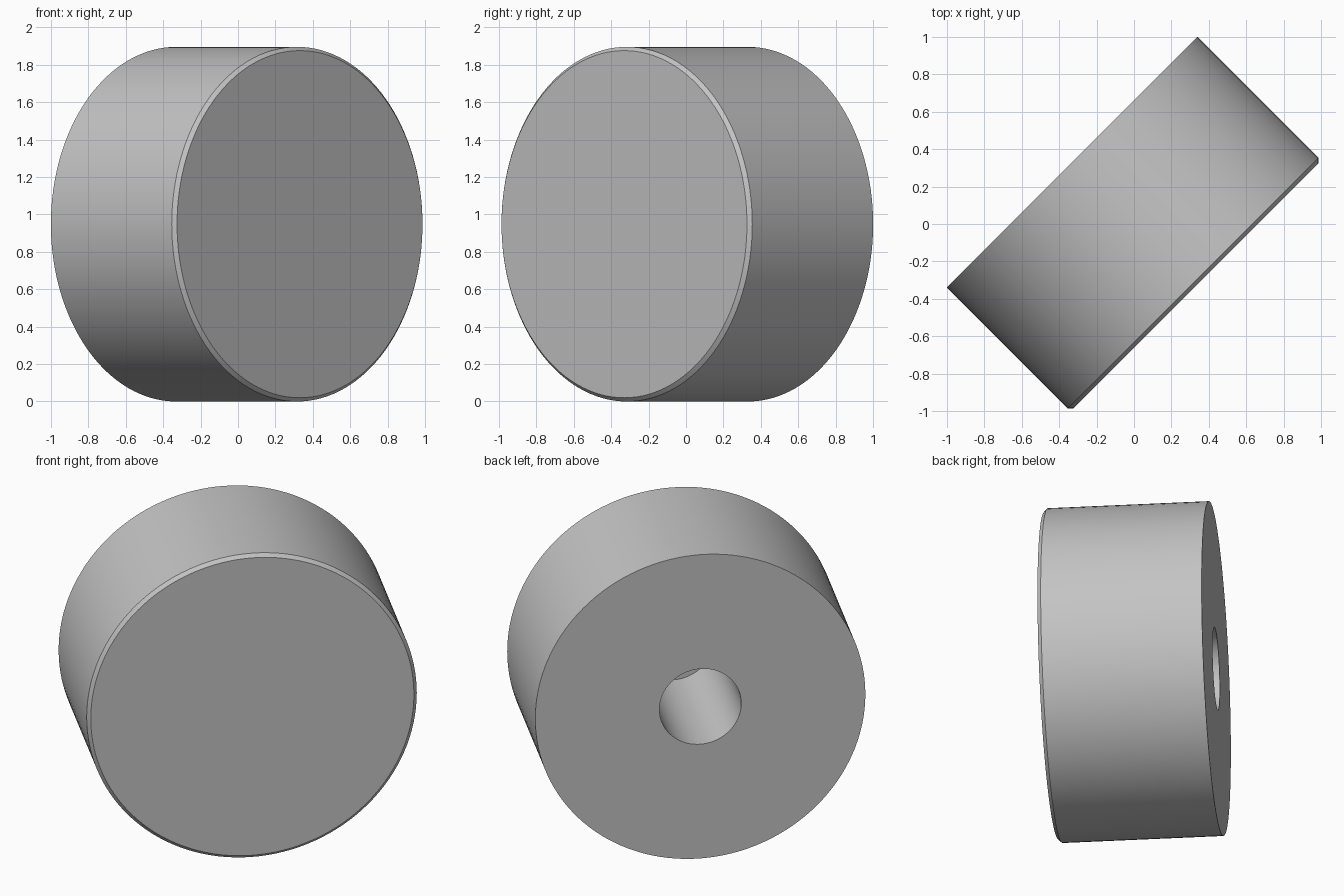
import bpy, bmesh, math
from mathutils import Matrix, Vector

cube = bpy.data.objects.get("Cube")
if cube:
    bpy.data.objects.remove(cube, do_unlink=True)

RADIUS, HALF, CHAMFER = 0.948, 0.467, 0.02
BORE, BORE_DEPTH = 0.235, 0.875
SLOT_INNER, SLOT_WIDTH, SLOT_DEPTH = 0.666, 0.05, 0.025

grey = bpy.data.materials.new("grey")
grey.use_nodes = True
colour = (0.55, 0.55, 0.55, 1)
grey.diffuse_color = colour
grey.node_tree.nodes["Principled BSDF"].inputs["Base Color"].default_value = colour

# Knob axis is horizontal, with its face turned between -y and +x
across = Vector((1, 1, 0)).normalized()
up = Vector((0, 0, 1))
outward = across.cross(up)
frame = Matrix((across, up, outward)).transposed().to_4x4()
frame.translation = (0, 0, RADIUS)


def make_object(name, bm):
    bmesh.ops.recalc_face_normals(bm, faces=bm.faces)
    bm.transform(frame)
    mesh = bpy.data.meshes.new(name)
    bm.to_mesh(mesh)
    bm.free()
    mesh.materials.append(grey)
    obj = bpy.data.objects.new(name, mesh)
    bpy.context.collection.objects.link(obj)
    return obj


# Knob body: revolved profile with a blind shaft bore and chamfered front rim
floor = BORE_DEPTH - HALF
profile = [(0, floor), (BORE, floor), (BORE, -HALF), (RADIUS, -HALF),
           (RADIUS, HALF - CHAMFER), (RADIUS - CHAMFER, HALF), (0, HALF)]
bm = bmesh.new()
points = [bm.verts.new((r, 0, t)) for r, t in profile]
edges = [bm.edges.new(pair) for pair in zip(points, points[1:])]
bmesh.ops.spin(bm, geom=points + edges, cent=(0, 0, 0), axis=(0, 0, 1),
               angle=math.tau, steps=128, use_duplicate=False)
bmesh.ops.remove_doubles(bm, verts=bm.verts, dist=0.0001)
knob = make_object("knob_body", bm)

# Pointer slot cutter: radial groove running out through the front rim
bm = bmesh.new()
length = 0.4
bmesh.ops.create_cube(bm, size=1)
bm.transform(Matrix.Rotation(math.radians(225), 4, "Z")
             @ Matrix.Translation((SLOT_INNER + length / 2, 0, HALF))
             @ Matrix.Diagonal((length, SLOT_WIDTH, 2 * SLOT_DEPTH, 1)))
cutter = make_object("slot_cutter", bm)
cutter.hide_render = True

cut = knob.modifiers.new("pointer_slot", "BOOLEAN")
cut.operation = "DIFFERENCE"
cut.solver = "EXACT"
cut.object = cutter

# Apply the cut and shade the curved walls smooth
bpy.ops.object.select_all(action="DESELECT")
knob.select_set(True)
bpy.context.view_layer.objects.active = knob
bpy.ops.object.modifier_apply(modifier=cut.name)
bpy.data.objects.remove(cutter, do_unlink=True)
bpy.ops.object.shade_smooth_by_angle(angle=math.radians(30))
